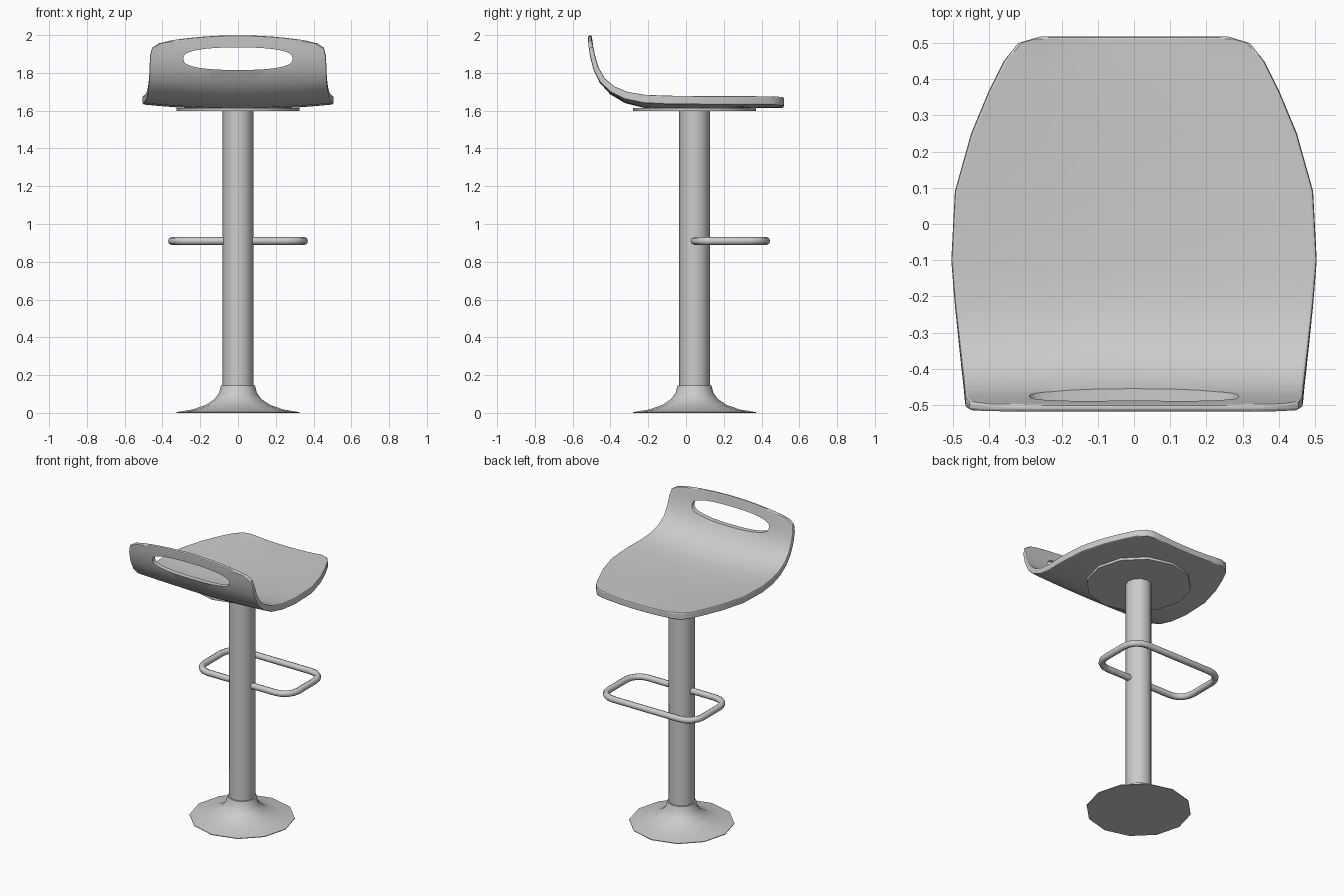
import bpy, bmesh, math
from mathutils import Vector

if "Cube" in bpy.data.objects:
    bpy.data.objects.remove(bpy.data.objects["Cube"])

CY = 0.045  # y of the pedestal axis


def finish(name, bm, angle=40):
    bmesh.ops.recalc_face_normals(bm, faces=bm.faces)
    me = bpy.data.meshes.new(name)
    bm.to_mesh(me)
    bm.free()
    ob = bpy.data.objects.new(name, me)
    bpy.context.collection.objects.link(ob)
    smooth(ob, angle)
    return ob


def smooth(ob, angle=40):
    bpy.ops.object.select_all(action='DESELECT')
    bpy.context.view_layer.objects.active = ob
    ob.select_set(True)
    bpy.ops.object.shade_smooth_by_angle(angle=math.radians(angle))


def lathe(name, profile, sides=12):
    bm = bmesh.new()
    rings = []
    for r, z in profile:
        rings.append([bm.verts.new((r * math.cos(2 * math.pi * i / sides),
                                    CY + r * math.sin(2 * math.pi * i / sides), z))
                      for i in range(sides)])
    for a, b in zip(rings, rings[1:]):
        for i in range(sides):
            j = (i + 1) % sides
            bm.faces.new((a[i], a[j], b[j], b[i]))
    bm.faces.new(rings[0])
    bm.faces.new(rings[-1])
    return finish(name, bm)


# Pedestal: flared foot, column and mounting plate
lathe("base", [(0.325, 0), (0.325, 0.004), (0.24, 0.018), (0.17, 0.042),
               (0.125, 0.072), (0.1, 0.105), (0.09, 0.145)])
lathe("column", [(0.081, 0.1), (0.081, 1.61)])
lathe("mounting_plate", [(0.325, 1.597), (0.325, 1.613)])

# Footrest: rounded rectangular tube swept from one side of the column to the other
R = 0.1
half = [(0.0, CY), (0.35 - R, CY)]
for cy, start in ((CY + R, -90), (0.425 - R, 0)):
    for k in range(5):
        a = math.radians(start + 22.5 * k)
        half.append((0.35 - R + R * math.cos(a), cy + R * math.sin(a)))
path = half + [(-x, y) for x, y in reversed(half)]
cu = bpy.data.curves.new("footrest", 'CURVE')
cu.dimensions = '3D'
cu.bevel_depth = 0.021
cu.bevel_resolution = 2
cu.use_fill_caps = True
sp = cu.splines.new('POLY')
sp.points.add(len(path) - 1)
for p, (x, y) in zip(sp.points, path):
    p.co = (x, y, 0.91, 1)
foot = bpy.data.objects.new("footrest", cu)
bpy.context.collection.objects.link(foot)
bpy.ops.object.select_all(action='DESELECT')
bpy.context.view_layer.objects.active = foot
foot.select_set(True)
bpy.ops.object.convert(target='MESH')
smooth(bpy.context.view_layer.objects.active, 50)

# Seat shell rows: y, z at middle, half width, rise at the sides, thickness
rows = [(0.518, 1.66, 0.26, 0.012, 0.045), (0.50, 1.66, 0.32, 0.014, 0.045),
        (0.45, 1.66, 0.36, 0.016, 0.045), (0.37, 1.659, 0.40, 0.018, 0.045),
        (0.25, 1.656, 0.45, 0.022, 0.046), (0.09, 1.653, 0.495, 0.025, 0.046),
        (-0.10, 1.653, 0.505, 0.027, 0.046), (-0.22, 1.66, 0.495, 0.025, 0.045),
        (-0.31, 1.68, 0.485, 0.02, 0.042), (-0.38, 1.717, 0.477, 0.012, 0.037),
        (-0.43, 1.767, 0.471, 0.004, 0.033), (-0.463, 1.83, 0.468, 0, 0.03),
        (-0.481, 1.89, 0.466, 0, 0.027), (-0.491, 1.94, 0.455, -0.005, 0.024),
        (-0.496, 1.975, 0.42, -0.018, 0.021), (-0.50, 2.0, 0.35, -0.026, 0.019)]
N = 12
bm = bmesh.new()
top, bot = [], []
for i, (y, z, w, rise, t) in enumerate(rows):
    a, b = rows[max(i - 1, 0)], rows[min(i + 1, len(rows) - 1)]
    d = Vector((0, b[0] - a[0], b[1] - a[1])).normalized()
    n = Vector((0, d.z, -d.y))  # upper side of the shell
    line = [Vector((w * (2 * k / N - 1), y, z + rise * (2 * k / N - 1) ** 2))
            for k in range(N + 1)]
    top.append([bm.verts.new(p) for p in line])
    bot.append([bm.verts.new(p - n * t) for p in line])
M = len(rows)
for g in (top, bot):
    for i in range(M - 1):
        for k in range(N):
            bm.faces.new((g[i][k], g[i][k + 1], g[i + 1][k + 1], g[i + 1][k]))
for i in range(M - 1):
    for k in (0, N):
        bm.faces.new((top[i][k], top[i + 1][k], bot[i + 1][k], bot[i][k]))
for i in (0, M - 1):
    for k in range(N):
        bm.faces.new((top[i][k], top[i][k + 1], bot[i][k + 1], bot[i][k]))
seat = finish("seat", bm)
bev = seat.modifiers.new("soft_rim", 'BEVEL')
bev.width = 0.007
bev.segments = 2
bev.limit_method = 'ANGLE'
bev.angle_limit = math.radians(50)

# Handle slot cut through the backrest
bm = bmesh.new()
ring = []
for k in range(32):
    a = 2 * math.pi * k / 32
    c, s = math.cos(a), math.sin(a)
    ring.append(bm.verts.new((0.29 * math.copysign(abs(c) ** 0.85, c), -0.7,
                              1.875 + 0.06 * math.copysign(abs(s) ** 0.75, s))))
face = bm.faces.new(ring)
ext = bmesh.ops.extrude_face_region(bm, geom=[face])
bmesh.ops.translate(bm, vec=(0, 0.4, 0),
                    verts=[v for v in ext['geom'] if isinstance(v, bmesh.types.BMVert)])
cutter = finish("slot_cutter", bm)
cutter.hide_render = True
cut = seat.modifiers.new("handle_slot", 'BOOLEAN')
cut.object = cutter
cut.operation = 'DIFFERENCE'
cut.solver = 'EXACT'

bpy.ops.object.select_all(action='DESELECT')
bpy.context.view_layer.objects.active = seat
seat.select_set(True)
for m in [m.name for m in seat.modifiers if m.type in {'BEVEL', 'BOOLEAN'}]:
    bpy.ops.object.modifier_apply(modifier=m)
bpy.data.objects.remove(cutter)
smooth(seat, 40)
